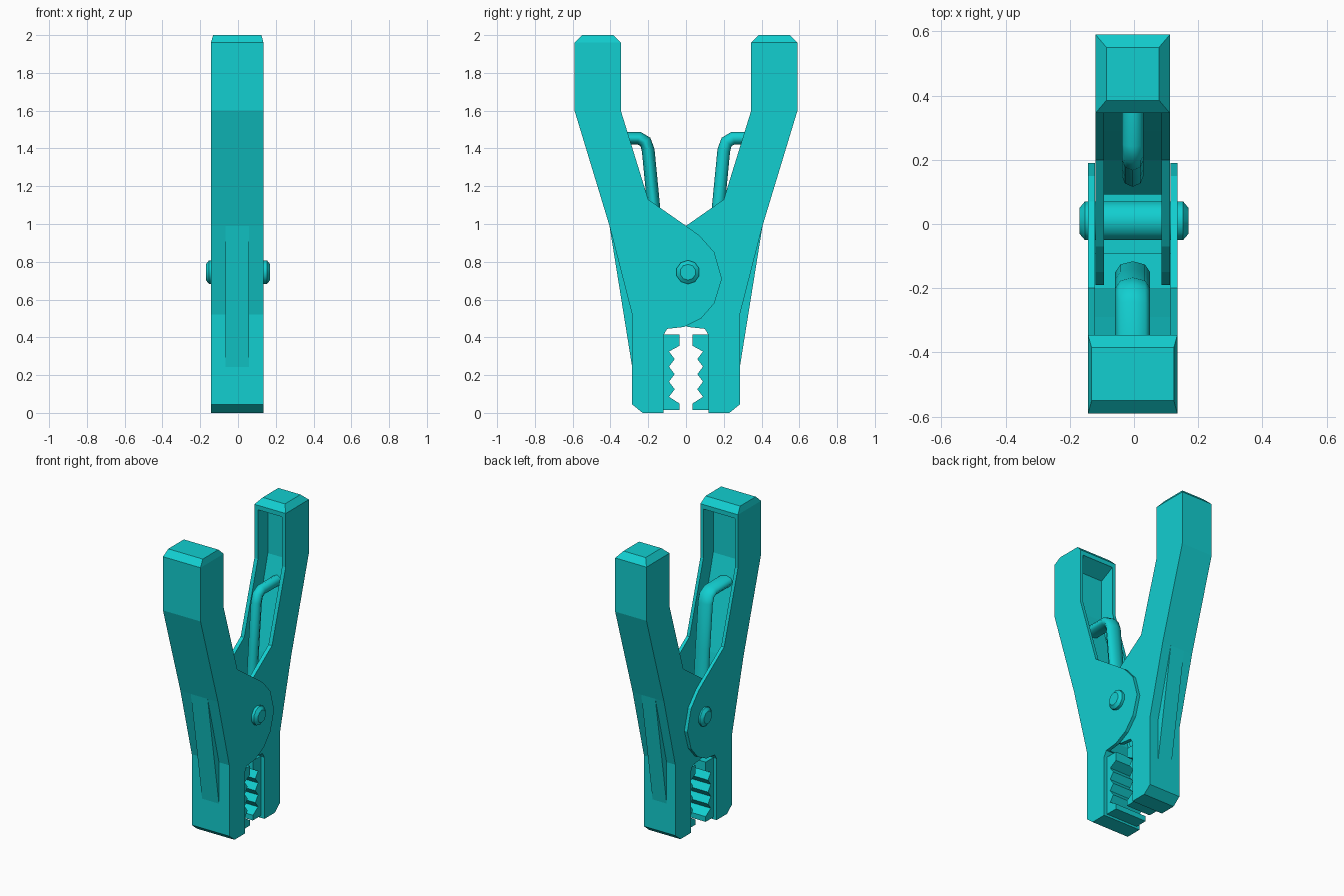
import bpy, bmesh, math
from mathutils import Vector

old = bpy.data.objects.get("Cube")
if old:
    bpy.data.objects.remove(old, do_unlink=True)

TEAL = (0.006, 0.62, 0.63, 1)
teal = bpy.data.materials.new("teal plastic")
teal.use_nodes = True
teal.diffuse_color = TEAL
teal.node_tree.nodes["Principled BSDF"].inputs["Base Color"].default_value = TEAL

CX = -0.004  # the arms sit slightly off the pivot centre


def add_object(name, bm):
    bmesh.ops.recalc_face_normals(bm, faces=bm.faces[:])
    mesh = bpy.data.meshes.new(name)
    bm.to_mesh(mesh)
    bm.free()
    mesh.materials.append(teal)
    obj = bpy.data.objects.new(name, mesh)
    bpy.context.collection.objects.link(obj)
    return obj


def activate(obj):
    bpy.ops.object.select_all(action='DESELECT')
    obj.select_set(True)
    bpy.context.view_layer.objects.active = obj


def prism(name, profile, half, side, chamfer=0):
    """Extrude an (outward, height) profile across x; side picks front or back."""
    bm = bmesh.new()
    face = bm.faces.new([bm.verts.new((CX - half, side * u, z)) for u, z in profile])
    new = bmesh.ops.extrude_face_region(bm, geom=[face])["geom"]
    verts = [v for v in new if isinstance(v, bmesh.types.BMVert)]
    bmesh.ops.translate(bm, verts=verts, vec=(2 * half, 0, 0))
    if chamfer:
        bmesh.ops.bisect_plane(bm, geom=bm.verts[:] + bm.edges[:] + bm.faces[:],
                               plane_co=(0, 0, 1.96), plane_no=(0, 0, 1))
        for v in bm.verts:
            if v.co.z > 1.99:
                v.co.x -= math.copysign(chamfer, v.co.x - CX)
    return add_object(name, bm)


def wire(name, path, side, radius, widen):
    """Bent round spring leg, swept along a path."""
    curve = bpy.data.curves.new(name, 'CURVE')
    curve.dimensions = '3D'
    curve.bevel_depth = radius
    curve.bevel_resolution = 2
    curve.use_fill_caps = True
    spline = curve.splines.new('POLY')
    spline.points.add(len(path) - 1)
    for p, (u, z) in zip(spline.points, path):
        p.co = (0, side * u, z, 1)
    obj = bpy.data.objects.new(name, curve)
    bpy.context.collection.objects.link(obj)
    curve.materials.append(teal)
    obj.scale.x = widen
    obj.location.x = CX
    activate(obj)
    bpy.ops.object.convert(target='MESH')
    bpy.ops.object.shade_smooth_by_angle(angle=math.radians(50))


# Handle, round cheek and jaw in one outline
ARM = [(.55, 2), (.385, 2), (.345, 1.96), (.345, 1.6), (.2, 1.13), (0, .99),
       (-.07, .94), (-.15, .85), (-.19, .71), (-.15, .58), (-.08, .5), (.01, .455),
       (.1, .445), (.12, .41), (.12, 0), (.23, 0), (.285, .045), (.285, .52),
       (.405, .99), (.59, 1.6), (.59, 1.96)]
# Hollow between the cheeks
CHANNEL = [(.35, 1.93), (.45, 1.88), (.45, 1.6), (.29, 1.02), (.2, .6), (.08, .43),
           (.08, .3), (-.4, .3), (-.4, 1.93)]
GUSSET = [(.405, .99), (.283, .23), (.27, .23), (.27, .52), (.38, .99)]
# Toothed insert: alternating valleys and peaks
TEETH = [(.09 if i % 2 == 0 else .06, .325 - i * .04) for i in range(7)]
INSERT = [(.13, .415), (.035, .415), (.035, .355)] + TEETH + [(.035, .05), (.035, .015), (.13, .015)]
LEG = [(.44, 1.455), (.25, 1.455), (.215, 1.435), (.2, 1.39), (.172, 1.1), (.15, .82)]

for label, side, half, wall, chamfer, widen in (("front", -1, .139, .022, .011, 1.6),
                                                ("back", 1, .116, .026, .034, 1.0)):
    arm = prism(label + "_arm", ARM, half, side, chamfer)
    cutter = prism(label + "_channel_cutter", CHANNEL, half - wall, side)
    cutter.hide_render = True
    mod = arm.modifiers.new("channel", 'BOOLEAN')
    mod.operation = 'DIFFERENCE'
    mod.solver = 'EXACT'
    mod.object = cutter
    activate(arm)
    bpy.ops.object.modifier_apply(modifier=mod.name)
    bpy.data.objects.remove(cutter, do_unlink=True)
    prism(label + "_gusset", GUSSET, half * .45, side)
    prism(label + "_toothed_insert", INSERT, half - wall, side)
    wire(label + "_spring_leg", LEG, side, .034, widen)

# Pivot pin with domed heads, turned around x
bm = bmesh.new()
pin = [(-.17, 0), (-.17, .042), (-.153, .063), (.153, .063), (.17, .042), (.17, 0)]
verts = [bm.verts.new((x, 0, r)) for x, r in pin]
edges = [bm.edges.new(pair) for pair in zip(verts, verts[1:])]
bmesh.ops.spin(bm, geom=verts + edges, cent=(0, 0, 0), axis=(1, 0, 0),
               angle=math.tau, steps=10, use_duplicate=False)
bmesh.ops.remove_doubles(bm, verts=bm.verts[:], dist=.0005)
bmesh.ops.translate(bm, verts=bm.verts[:], vec=Vector((0, .01, .745)))
pivot = add_object("pivot_pin", bm)
activate(pivot)
bpy.ops.object.shade_smooth_by_angle(angle=math.radians(40))
